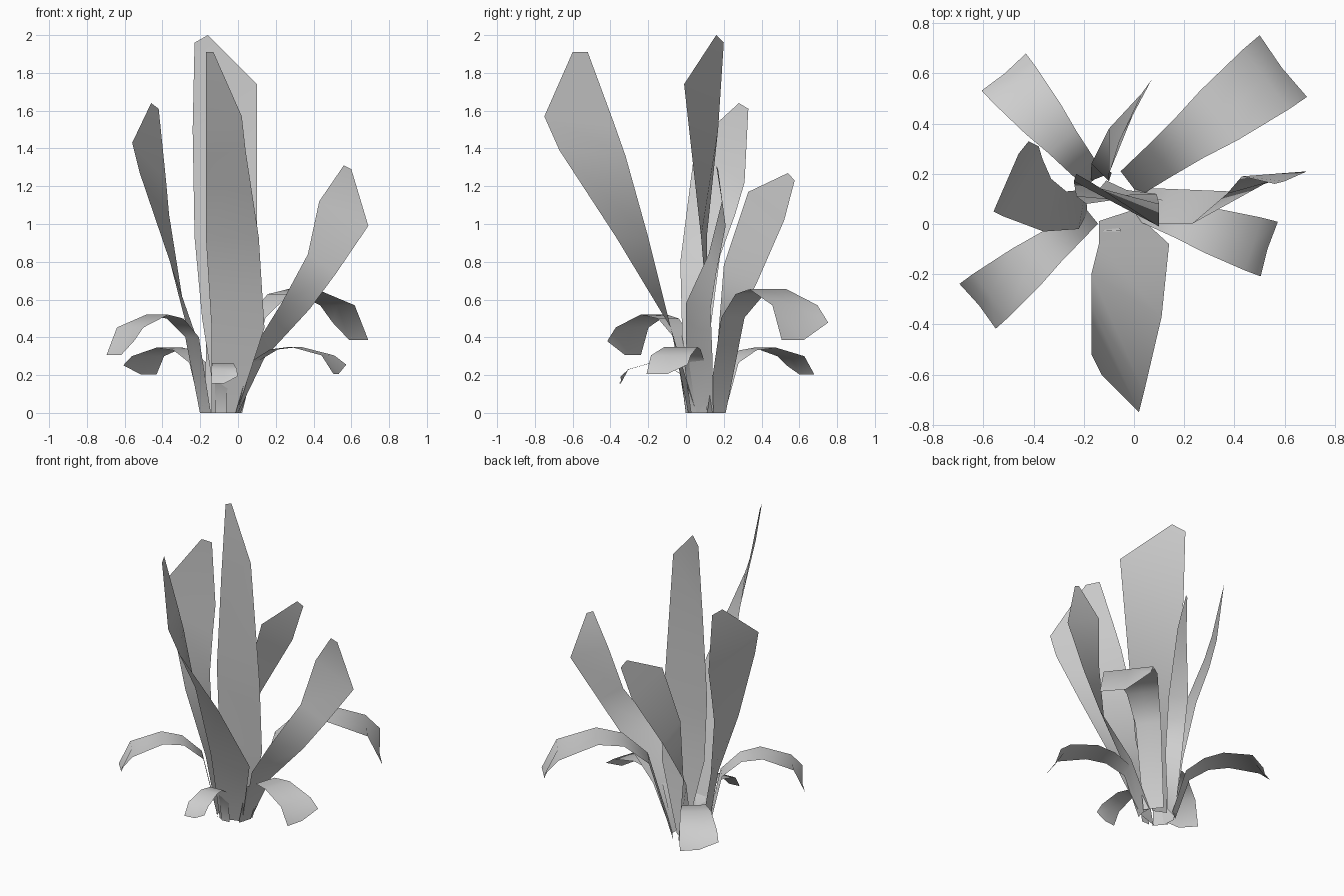
import bpy
from math import cos, sin, radians
from mathutils import Vector

if "Cube" in bpy.data.objects:
    bpy.data.objects.remove(bpy.data.objects["Cube"], do_unlink=True)

# One plain material for the whole plant
leaf_grey = bpy.data.materials.new("leaf_grey")
leaf_grey.use_nodes = True
leaf_grey.diffuse_color = (0.62, 0.62, 0.62, 1)
leaf_grey.node_tree.nodes["Principled BSDF"].inputs["Base Color"].default_value = (0.62, 0.62, 0.62, 1)

CROWN = Vector((-0.095, 0.1, 0))   # point on the ground all leaves grow from


def make_sheet(name, rows):
    """Skin a leaf blade through rows of points, all rows equally long."""
    width = len(rows[0])
    verts = [point for row in rows for point in row]
    faces = []
    for r in range(len(rows) - 1):
        for c in range(width - 1):
            a = r * width + c
            faces.append((a, a + 1, a + width + 1, a + width))
    mesh = bpy.data.meshes.new(name)
    mesh.from_pydata(verts, [], faces)
    mesh.materials.append(leaf_grey)
    mesh.shade_smooth()
    leaf = bpy.data.objects.new(name, mesh)
    bpy.context.collection.objects.link(leaf)
    return leaf


def directions(heading):
    """Outward and sideways (counter-clockwise) unit vectors for a heading."""
    angle = radians(heading)
    outward = Vector((cos(angle), sin(angle), 0))
    sideways = Vector((-sin(angle), cos(angle), 0))
    return outward, sideways


def upright_leaf(name, heading, rows, radius=0.095, half_width=0.045):
    """Tall twisting blade: a narrow foot on the crown, then pairs of edge points."""
    outward, sideways = directions(heading)
    foot = CROWN + outward * radius
    base = (foot - sideways * half_width, foot + sideways * half_width)
    return make_sheet(name, [base] + rows)


# Shared shape of the arching leaves: reach, height, width as fractions
ARCH = [(0.28, 0.77, 0.5), (0.45, 0.96, 0.62), (0.63, 1, 0.8), (0.9, 0.87, 0.97)]


def arching_leaf(name, heading, length, height, half_width):
    """Drooping blade that rises, arches over and ends in a tilted blunt tip."""
    outward, sideways = directions(heading)

    def point(reach, rise, side):
        spot = CROWN + outward * reach * length + sideways * side * half_width
        spot.z = rise * height
        return spot

    foot = (0.1 / length, 0, 0.4)
    rows = [[point(reach, rise, side * width) for side in (-1, 0, 1)]
            for reach, rise, width in [foot] + ARCH]
    rows.append([point(1, 0.59, -1), point(0.99, 0.59, 0), point(1, 0.73, 1)])
    return make_sheet(name, rows)


# Upright leaves
upright_leaf("front_upright_leaf", -72, [
    ((-0.14, -0.08, 0.45), (0.14, -0.08, 0.45)),
    ((-0.17, -0.2, 0.93), (0.11, -0.37, 0.93)),
    ((-0.17, -0.32, 1.36), (0.04, -0.67, 1.39)),
    ((-0.17, -0.38, 1.53), (0.02, -0.75, 1.57)),
    ((-0.17, -0.52, 1.91), (-0.13, -0.6, 1.91)),
], radius=0.07, half_width=0.07)
upright_leaf("centre_upright_leaf", 65, [
    ((0.09, 0.12, 0.45), (-0.19, 0.08, 0.5)),
    ((0.1, 0.08, 0.93), (-0.23, 0.11, 0.93)),
    ((0.1, -0.01, 1.74), (-0.24, 0.17, 1.5)),
    ((-0.16, 0.16, 2), (-0.23, 0.2, 1.96)),
], radius=0.06)
upright_leaf("right_upright_leaf", 185, [
    ((-0.27, 0.13, 0.45), (-0.22, -0.02, 0.4)),
    ((-0.33, 0.18, 0.83), (-0.36, -0.03, 0.8)),
    ((-0.365, 0.26, 1.05), (-0.52, 0.03, 1.27)),
    ((-0.38, 0.31, 1.22), (-0.56, 0.05, 1.43)),
    ((-0.42, 0.33, 1.61), (-0.46, 0.28, 1.64)),
])
upright_leaf("left_upright_leaf", 0, [
    ((0.1, 0, 0.37), (0.14, 0.14, 0.29)),
    ((0.23, 0, 0.58), (0.38, 0.13, 0.55)),
    ((0.37, 0.12, 0.84), (0.52, 0.16, 0.74)),
    ((0.43, 0.19, 1.12), (0.69, 0.21, 0.99)),
    ((0.56, 0.16, 1.31), (0.6, 0.17, 1.29)),
])
upright_leaf("back_upright_leaf", 112, [
    ((-0.1, 0.17, 0.4), (-0.17, 0.24, 0.4)),
    ((-0.1, 0.2, 0.78), (-0.1, 0.38, 0.7)),
    ((-0.06, 0.33, 1.17), (0.03, 0.52, 1.02)),
    ((0.05, 0.54, 1.27), (0.07, 0.575, 1.23)),
])

# Arching leaves around the base: heading, length, height, half width
for name, heading, length, height, half_width in (
        ("back_left_arching_leaf", 37.5, 0.87, 0.655, 0.155),
        ("back_right_arching_leaf", 130, 0.66, 0.345, 0.115),
        ("front_right_arching_leaf", 219, 0.68, 0.52, 0.115),
        ("front_arching_leaf", 273, 0.45, 0.265, 0.07),
        ("left_arching_leaf", -17.5, 0.665, 0.35, 0.114)):
    arching_leaf(name, heading, length, height, half_width)
